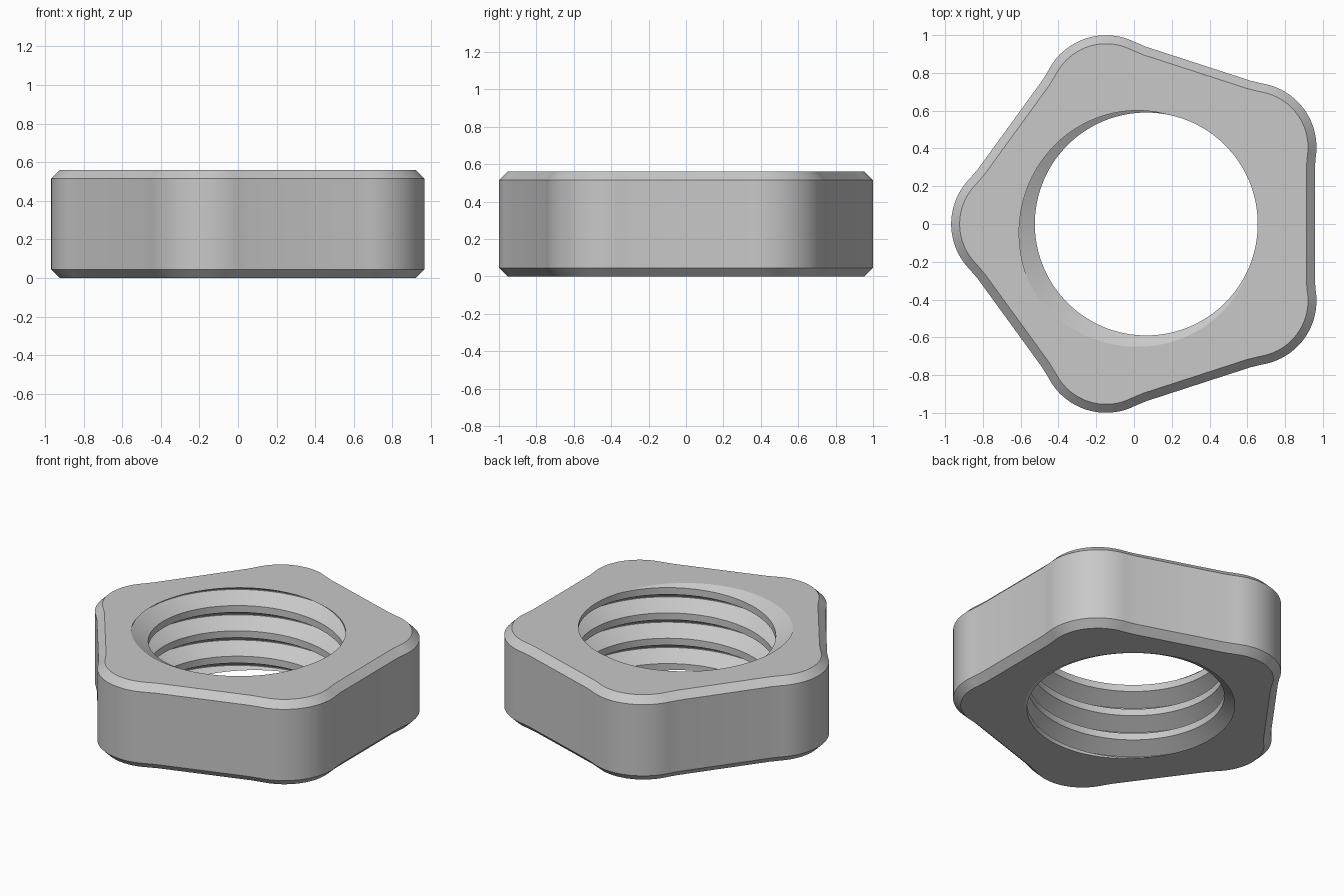
import bpy
import bmesh
from math import sin, cos, pi, radians

cube = bpy.data.objects.get("Cube")
if cube:
    bpy.data.objects.remove(cube, do_unlink=True)

HEIGHT = 0.56
CHAMFER = 0.045
CENTRE_X = 0.065
PITCH = 0.167
CREST_R, ROOT_R = 0.59, 0.692
STEPS = 144           # thread segments per turn

steel = bpy.data.materials.new("grey_steel")
steel.use_nodes = True
grey = (0.58, 0.58, 0.58, 1)
steel.diffuse_color = grey
steel.node_tree.nodes["Principled BSDF"].inputs["Base Color"].default_value = grey


def outline(inset):
    """Five flats joined by slightly bulging round corners."""
    pts = []
    for k in range(5):
        a = radians(72 * k)
        n = 0.892 - inset
        for t in (-0.29, 0.29):
            pts.append((n * cos(a) - t * sin(a), n * sin(a) + t * cos(a)))
        corner = a + radians(36)
        for i in range(25):
            b = corner + radians(-45 + 90 * i / 24)
            r = 0.343 - inset
            pts.append((0.69 * cos(corner) + r * cos(b),
                        0.69 * sin(corner) + r * sin(b)))
    return [(x + CENTRE_X, y) for x, y in pts]


bm = bmesh.new()

# threaded bore: one helical strip, each turn joined to the next
crest, root = 0.27 * PITCH, 0.03 * PITCH
flank = (PITCH - crest - root) / 2
profile = [(CREST_R, 0), (CREST_R, crest),
           (ROOT_R, crest + flank), (ROOT_R, crest + flank + root)]
# the crest's lower edge meets the top face at 79 degrees
start = HEIGHT - PITCH * (79 / 360 + 6)
rows = []
for s in range(STEPS * 9):
    a = 2 * pi * s / STEPS
    lift = start + PITCH * s / STEPS
    rows.append([bm.verts.new((CENTRE_X + r * cos(a), r * sin(a), lift + z))
                 for r, z in profile])
for s in range(STEPS * 8 - 1):
    here = rows[s] + [rows[s + STEPS][0]]
    after = rows[s + 1] + [rows[s + STEPS + 1][0]]
    for j in range(4):
        bm.faces.new((here[j], here[j + 1], after[j + 1], after[j]))

# trim the thread flush with both faces
for z, up in ((0, -1), (HEIGHT, 1)):
    bmesh.ops.bisect_plane(bm, geom=bm.verts[:] + bm.edges[:] + bm.faces[:],
                           dist=1e-6, plane_co=(0, 0, z), plane_no=(0, 0, up),
                           clear_outer=True)
loose = [v for v in bm.verts if not v.link_faces]
bmesh.ops.delete(bm, geom=loose, context='VERTS')
bmesh.ops.remove_doubles(bm, verts=bm.verts[:], dist=1e-5)

# outer wall with chamfered rims
levels = [(0, CHAMFER), (CHAMFER, 0), (HEIGHT - CHAMFER, 0), (HEIGHT, CHAMFER)]
rings = [[bm.verts.new((x, y, z)) for x, y in outline(inset)] for z, inset in levels]
for low, high in zip(rings, rings[1:]):
    for i in range(len(low)):
        j = (i + 1) % len(low)
        bm.faces.new((low[i], low[j], high[j], high[i]))

# flat faces between bore and rim
for z in (0, HEIGHT):
    edges = [e for e in bm.edges if e.is_boundary
             and all(abs(v.co.z - z) < 1e-4 for v in e.verts)]
    bmesh.ops.triangle_fill(bm, edges=edges, use_beauty=True, normal=(0, 0, 1))
bmesh.ops.recalc_face_normals(bm, faces=bm.faces[:])

mesh = bpy.data.meshes.new("pentagon_nut")
bm.to_mesh(mesh)
bm.free()
mesh.materials.append(steel)
nut = bpy.data.objects.new("pentagon_nut", mesh)
bpy.context.collection.objects.link(nut)
bpy.ops.object.select_all(action='DESELECT')
nut.select_set(True)
bpy.context.view_layer.objects.active = nut
bpy.ops.object.shade_smooth_by_angle(angle=radians(20))
